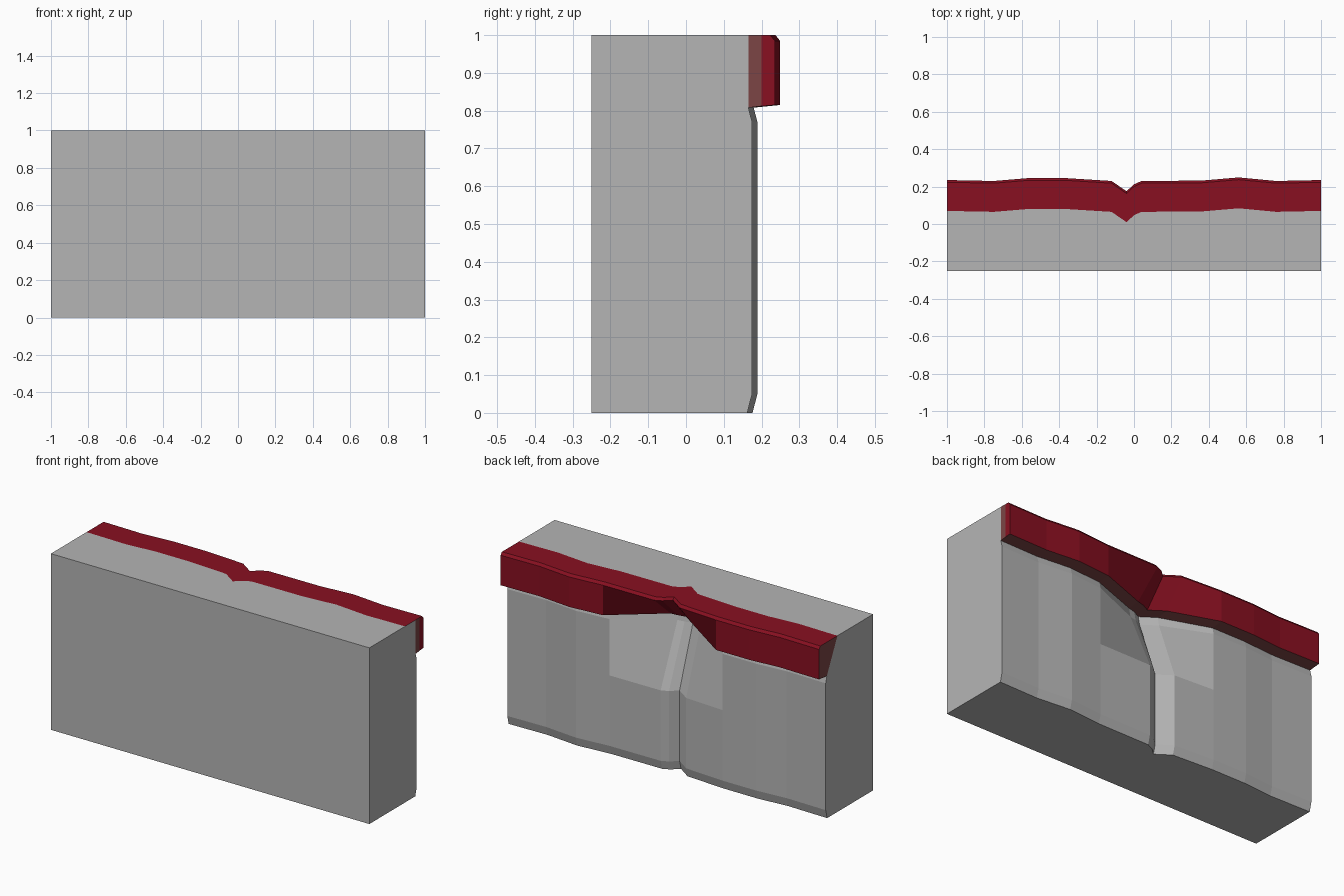
import bpy
import bmesh

default = bpy.data.objects.get("Cube")
if default:
    bpy.data.objects.remove(default, do_unlink=True)


def material(name, rgb):
    mat = bpy.data.materials.new(name)
    mat.use_nodes = True
    mat.diffuse_color = (*rgb, 1)
    mat.node_tree.nodes["Principled BSDF"].inputs["Base Color"].default_value = (*rgb, 1)
    return mat


grey = material("rock_grey", (0.46, 0.46, 0.46))
red = material("top_red", (0.25, 0.005, 0.015))
brown = material("underside_brown", (0.2, 0.06, 0.06))

# Cliff stations: x, outer edge of the lip, recess under the lip
stations = [
    (-1, .235, 0), (-.75, .23, 0), (-.57, .245, 0), (-.36, .245, 0),
    (-.12, .23, .12), (-.04, .175, .12), (0, .212, .14), (.04, .23, .15),
    (.36, .232, 0), (.56, .249, 0), (.76, .23, 0), (1, .235, 0),
]
FRONT = -.25


def wall_top(outer, recess):
    return (outer - .07 - recess, .808 + recess * .25)


def rock_section(outer, recess):
    wall = outer - .06
    return [
        (FRONT, 0), (FRONT, 1), (outer - .165, 1),
        wall_top(outer, recess), (wall - recess, .77 + recess * .15),
        (wall, .45), (wall, .05), (wall - .013, 0),
    ]


def lip_section(outer, recess):
    return [
        (outer - .165, 1), (outer - .012, 1), (outer, .985),
        (outer - recess, .815 + recess * .25), wall_top(outer, recess),
    ]


def loft(name, section, materials, closed=(), skip=(), special=None, caps=()):
    """Join one section per station; special maps segments to material slots."""
    bm = bmesh.new()
    columns = [[bm.verts.new((x, y, z)) for y, z in section(o, r)]
               for x, o, r in stations]
    count = len(columns[0])
    for a, b in zip(columns, columns[1:]):
        for i in range(count if closed else count - 1):
            if i in skip:
                continue
            j = (i + 1) % count
            face = bm.faces.new((a[i], b[i], b[j], a[j]))
            face.material_index = (special or {}).get(i, 0)
    # End caps: x, outline in clockwise order, material slot
    for x, outline, slot in caps:
        verts = [bm.verts.new((x, y, z)) for y, z in outline]
        face = bm.faces.new(verts[::-1] if x > 0 else verts)
        face.material_index = slot
    bmesh.ops.remove_doubles(bm, verts=bm.verts, dist=1e-5)
    mesh = bpy.data.meshes.new(name)
    bm.to_mesh(mesh)
    bm.free()
    for mat in materials:
        mesh.materials.append(mat)
    obj = bpy.data.objects.new(name, mesh)
    bpy.context.collection.objects.link(obj)
    return obj


end = stations[-1][1:]
rock_end = rock_section(*end)
lip_end = lip_section(*end)
corner = wall_top(*end)

# Grey rock block with the creased back wall
loft("rock_body", rock_section, [grey], closed=True, skip=(2,),
     caps=[(-1, rock_end, 0),
           (1, rock_end[:3] + [(corner[0], 1)] + rock_end[3:], 0)])

# Red overhanging lip with a brown underside and brown ends
split_top, split_low = (.2, 1), (.2, .812)
loft("overhang_lip", lip_section, [red, brown], special={3: 1},
     caps=[(-1, lip_end, 1),
           (1, [(corner[0], 1), split_top, split_low, corner], 1),
           (1, [split_top] + lip_end[1:4] + [split_low], 0)])
